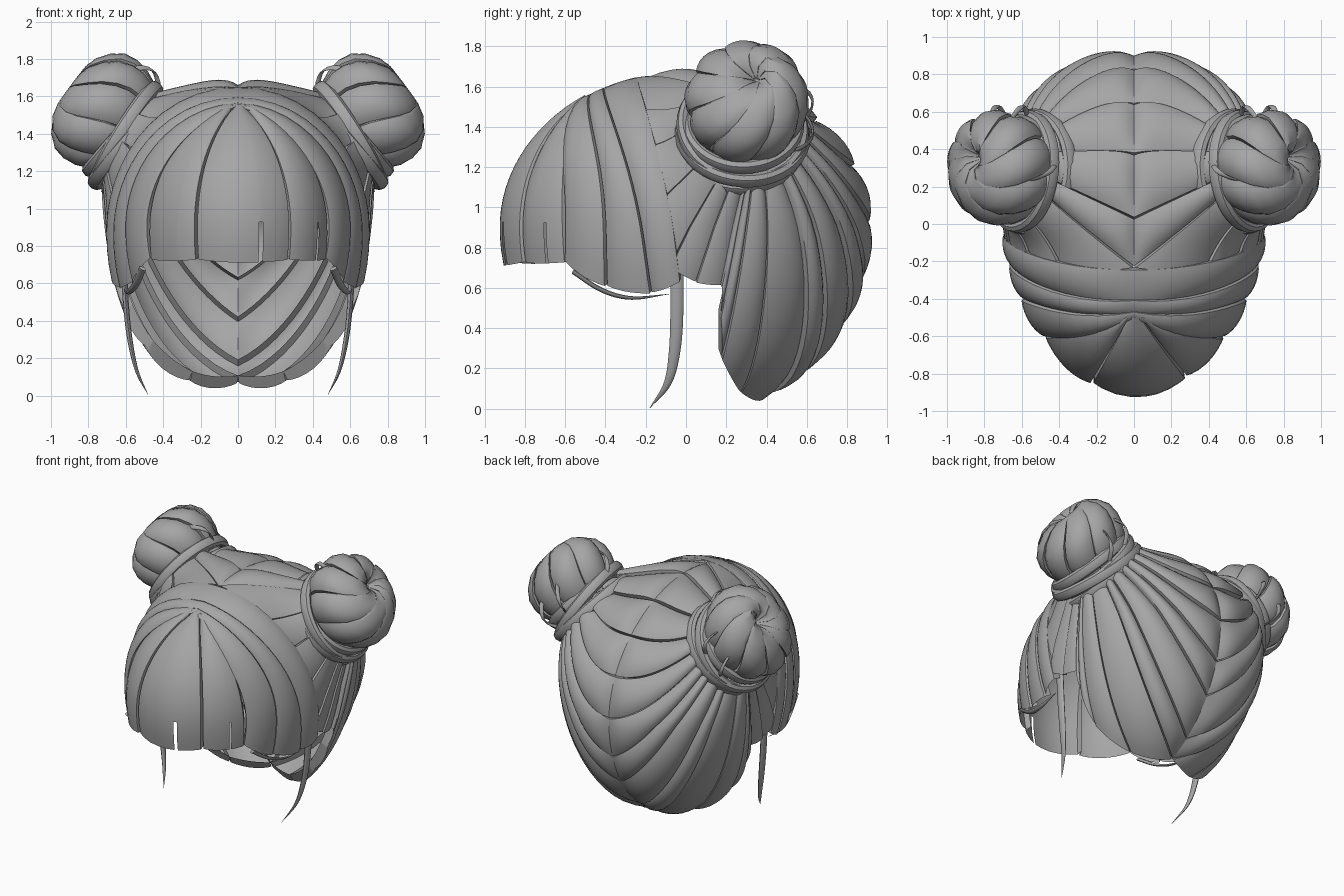
import bpy, math
from mathutils import Vector

if "Cube" in bpy.data.objects:
    bpy.data.objects.remove(bpy.data.objects["Cube"])

hair = bpy.data.materials.new("hair_grey")
hair.diffuse_color = (0.38, 0.38, 0.38, 1)
hair.use_nodes = True
hair.node_tree.nodes["Principled BSDF"].inputs["Base Color"].default_value = hair.diffuse_color


def make(name, verts, faces, mirror=True):
    me = bpy.data.meshes.new(name)
    me.from_pydata(verts, [], faces)
    me.materials.append(hair)
    ob = bpy.data.objects.new(name, me)
    bpy.context.collection.objects.link(ob)
    bpy.ops.object.select_all(action='DESELECT')
    ob.select_set(True)
    bpy.context.view_layer.objects.active = ob
    bpy.ops.object.shade_smooth_by_angle(angle=math.radians(40))
    if mirror:
        m = ob.modifiers.new("mirror", 'MIRROR')
        m.use_mirror_merge = False
    return ob


def grid_faces(rows, cols, base=0):
    return [(base + r * cols + c, base + r * cols + c + 1,
             base + (r + 1) * cols + c + 1, base + (r + 1) * cols + c)
            for r in range(rows - 1) for c in range(cols - 1)]


# Head envelope: a stretched sphere, longer below its equator, nape set back, face narrower
def on_head(u):
    back = 0.06 * max(0, -u.z) ** 3
    rx = 0.685 * (1 - 0.07 * min(1, max(0, -u.y) * 1.5))
    return Vector((u.x * rx, u.y * 0.9 + back, 0.9 + u.z * (0.76 if u.z > 0 else 0.9)))


def unit(p):
    x, y, z = p
    return Vector((x / 0.685, y / 0.9, (z - 0.9) / (0.76 if z > 0.9 else 0.9))).normalized()


COLS = [0, 0.02, 0.12, 0.27, 0.42, 0.58, 0.73, 0.88, 0.98, 1]


# Path on the head from a to b, optionally bowed through m
def along(a, b, m, v):
    if m is None:
        return a.slerp(b, v)
    c = m * 2 - (a + b) / 2
    return (a * (1 - v) ** 2 + c * (2 * v * (1 - v)) + b * v * v).normalized()


# One lock of hair lying on the head: roots a0-a1, ends b0-b1, bowed through m0-m1
def lock(name, a0, a1, b0, b1, m0=None, m1=None, bulge=0.03, step=0.02, root=0.0, lift=0.0,
         root_dip=False, end_dip=False, hem=False, mirror=True, rows=18, cols=COLS, notch=None):
    verts = []
    steps = [r / (rows - 1) for r in range(rows)] + ([1.0] if hem else [])
    for r, v in enumerate(steps):
        p0, p1 = along(a0, b0, m0, v), along(a1, b1, m1, v)
        fade = 1.0
        if end_dip:
            fade *= 1 - v ** 9
        if root_dip:
            fade *= 1 - (1 - v) ** 7
        for u in cols:
            p = p0.lerp(p1, u).normalized()
            h = (bulge * math.sin(math.pi * u) ** 0.7 + step * u) * fade + lift
            if u in (0, 1) or r >= rows:
                h = -0.035
            h += root * (1 - v) ** 3
            verts.append(on_head(p * (1 + h / 0.8)))
    faces = grid_faces(len(steps), len(cols))
    if notch is not None:  # short cut in the free end
        faces = [f for i, f in enumerate(faces)
                 if not (i % (len(cols) - 1) == notch and i // (len(cols) - 1) >= rows - 4)]
    return make(name, verts, faces, mirror)


# Locks fanning out from the bun to the centre seam and the open front edge
bun_dir = unit((0.55, 0.28, 1.36))
seam = [(0, -0.23, 1.64), (0, 0.03, 1.66), (0, 0.38, 1.6), (0, 0.64, 1.43), (0, 0.82, 1.2),
        (0, 0.91, 0.92), (0, 0.86, 0.62), (0, 0.75, 0.4), (0, 0.52, 0.15), (0, 0.36, 0.05)]
edge = [(0.25, 0.22, 0.11), (0.47, 0.15, 0.27), (0.62, 0.17, 0.45), (0.67, 0.18, 0.6),
        (0.68, 0.05, 0.62), (0.68, -0.08, 0.7), (0.68, -0.22, 0.95), (0.58, -0.24, 1.3),
        (0.4, -0.25, 1.5), (0, -0.23, 1.64)]
sag = [0, 0, 0.03, 0.07, 0.1, 0.11, 0.1, 0.08, 0.05]
targets = [unit(p) for p in seam + edge]
roots = [bun_dir.slerp(t, 0.32 / bun_dir.angle(t)) for t in targets]
mids = [(r.slerp(t, 0.5) - Vector((0, 0, sag[i] if i < len(sag) else 0))).normalized()
        for i, (r, t) in enumerate(zip(roots, targets))]
for i in range(len(targets) - 1):
    back = i < 12
    lock("back_lock_%d" % i if back else "side_lock_%d" % i, roots[i], roots[i + 1],
         targets[i], targets[i + 1], mids[i], mids[i + 1],
         bulge=0.03 if i < 9 else 0.02 if back else 0.012,
         step=0.022 if i < 9 else 0.012, root=0.1, lift=0.012 if 9 < i < 13 else 0,
         end_dip=i < 9, hem=back)

# Bands sweeping from the parting down each side of the face, gathering at the jaw
band_top = [(0, -0.49, 1.53), (0, -0.46, 1.55), (0, -0.4, 1.58), (0, -0.24, 1.64)]
band_mid = [(0.455, -0.6, 1.15), (0.57, -0.44, 1.2), (0.6, -0.29, 1.2), (0.63, -0.12, 1.2)]
band_low = [(0.5, -0.6, 0.74), (0.59, -0.4, 0.61), (0.65, -0.18, 0.57), (0.68, -0.03, 0.63)]
T, M, L = ([unit(p) for p in row] for row in (band_top, band_mid, band_low))
for i in range(3):
    lock("swept_band_%d" % i, T[i], T[i + 1], L[i], L[i + 1], M[i], M[i + 1],
         bulge=0.026, step=0.014, root=0.01, lift=0.006, root_dip=True)


# Blunt fringe of three broad locks with short cuts
def brow(x, z):
    k = (z - 0.9) / (0.76 if z > 0.9 else 0.9)
    return unit((x, -0.9 * math.sqrt(1 - (x / 0.685) ** 2 - k * k), z))


cut = [0, 0.02, 0.12, 0.27, 0.42, 0.55, 0.65, 0.69, 0.8, 0.92, 0.98, 1]
for i, (x0, x1) in enumerate([(-0.5, -0.235), (-0.235, 0.29), (0.29, 0.5)]):
    lock("fringe_%d" % i, unit((x0 * 0.1, -0.48, 1.53)), unit((x1 * 0.1, -0.48, 1.53)),
         brow(x0, 0.73), brow(x1, 0.73), brow(x0 * 0.87, 1.2), brow(x1 * 0.87, 1.2),
         bulge=0.02, step=0.008, mirror=False, cols=cut, notch=6 if i else None)

# Bun frame: axis points outwards and up
axis = Vector((0.8, 0.04, 0.6)).normalized()
side = Vector((0, 1, 0)).cross(axis).normalized()
fore = axis.cross(side)
base = Vector((0.58, 0.28, 1.38))


def bun_point(d, r, a, squash=1.0):
    return base + axis * d + (side * math.cos(a) + fore * math.sin(a) * squash) * r


# Swirled bun made of twisted segments gathered into an off-centre dimple
profile = [(-0.12, 0.2), (0, 0.22), (0.06, 0.26), (0.13, 0.285), (0.2, 0.292), (0.27, 0.28),
           (0.33, 0.24), (0.375, 0.18), (0.388, 0.12), (0.36, 0.06), (0.29, 0.01)]
N = 8
verts, faces = [], []
for k in range(N):
    start = len(verts)
    for j, (d, r) in enumerate(profile):
        t = j / (len(profile) - 1)
        shift = Vector((-0.005, 0.01 + 0.05 * t ** 3, 0.03 + 0.05 * t ** 4))
        for u in COLS:
            a = (k + u) * 2 * math.pi / N + 1.5 * t * t
            h = 0.028 * math.sin(math.pi * u) ** 0.7 + 0.015 * u
            if u in (0, 1):
                h = -0.02
            verts.append(bun_point(d, r * (1 + h / 0.28), a, 0.94) + shift)
    faces += grid_faces(len(profile), len(COLS), start)
make("bun", verts, faces)


# Tapered strand with an oval section following a path
def strand(name, pts, wide, thin, across, taper=True, closed=False, mirror=True, sides=8):
    pts = [Vector(p) for p in pts]
    n = len(pts)
    verts = []
    for i, p in enumerate(pts):
        if closed:
            t = pts[(i + 1) % n] - pts[i - 1]
        else:
            t = pts[min(i + 1, n - 1)] - pts[max(i - 1, 0)]
        w = (across - t * (across.dot(t) / t.dot(t))).normalized()
        o = t.normalized().cross(w)
        s = max(0.04, 1 - (i / (n - 1)) ** 3) if taper else 1
        for j in range(sides):
            a = 2 * math.pi * j / sides
            verts.append(p + w * (math.cos(a) * wide * s) + o * (math.sin(a) * thin * s))
    faces = []
    for i in range(n if closed else n - 1):
        for j in range(sides):
            k, m = (j + 1) % sides, (i + 1) % n
            faces.append((i * sides + j, i * sides + k, m * sides + k, m * sides + j))
    if not closed:
        faces += [tuple(reversed(range(sides))), tuple(range((n - 1) * sides, n * sides))]
    return make(name, verts, faces, mirror)


# Hair wrapped round the foot of the bun, slightly tilted coils
for i, (d, r, tilt, ph) in enumerate([(-0.08, 0.3, 0.02, 0), (-0.03, 0.31, 0.035, 2),
                                      (0.02, 0.3, 0.035, 4), (0.05, 0.275, 0.02, 1)]):
    ring = [bun_point(d + tilt * math.sin(a + ph), r, a)
            for a in (2 * math.pi * k / 40 for k in range(40))]
    strand("bun_wrap_%d" % i, ring, 0.04, 0.03, axis, taper=False, closed=True)

# Loose loops springing from the wrap
for i, a0 in enumerate((1.1, 1.7, 3.0)):
    loop = [bun_point(0.02 + 0.2 * s, 0.29 + 0.07 * math.sin(math.pi * s), a0 + 0.35 * s)
            for s in (k / 10 for k in range(11))]
    strand("loose_loop_%d" % i, loop, 0.014, 0.006, axis, taper=False)


# Smooth path through a few points
def smooth(pts, per=6):
    p = [Vector(q) for q in pts]
    p = [p[0] * 2 - p[1]] + p + [p[-1] * 2 - p[-2]]
    out = []
    for i in range(1, len(p) - 2):
        a, b, c, d = p[i - 1:i + 3]
        for k in range(per):
            t = k / per
            out.append(0.5 * (2 * b + (c - a) * t + (2 * a - 5 * b + 4 * c - d) * t * t
                              + (3 * b - a - 3 * c + d) * t ** 3))
    return out + [p[-2]]


# Hanging tendrils and the wisps along the jaw
strand("tendril", smooth([(0.61, -0.045, 0.72), (0.6, -0.045, 0.5), (0.578, -0.055, 0.3),
                          (0.54, -0.09, 0.13), (0.48, -0.18, 0.003)]),
       0.033, 0.016, Vector((0, 1, 0)))
strand("jaw_wisp", smooth([(0.51, -0.56, 0.68), (0.55, -0.42, 0.59), (0.59, -0.27, 0.55),
                           (0.61, -0.08, 0.57)]), 0.02, 0.01, Vector((1, 0, 0.5)))
